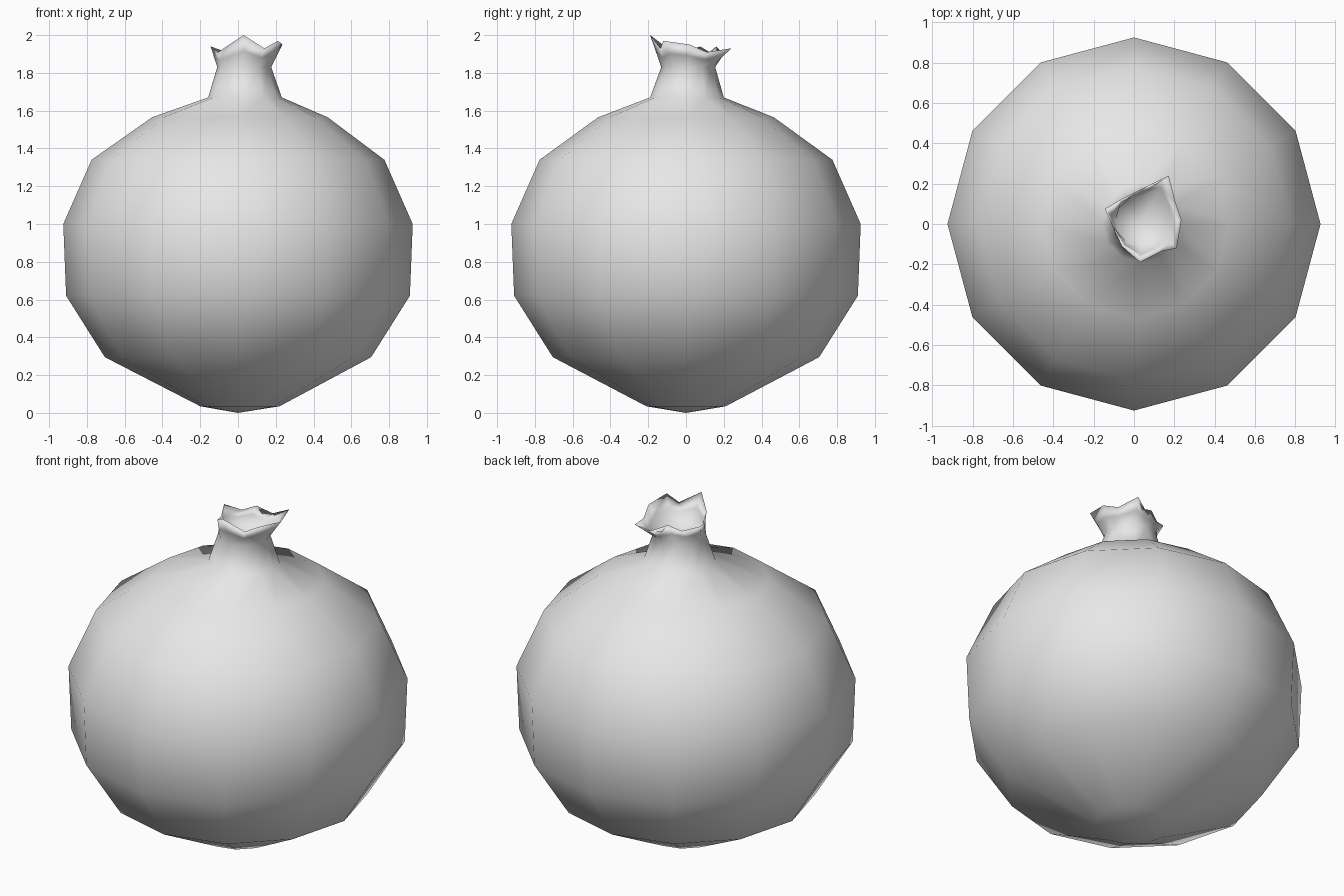
import bpy
import bmesh
from math import cos, sin, tau

old = bpy.data.objects.get("Cube")
if old:
    bpy.data.objects.remove(old)

SIDES = 12

# One plain grey skin
skin = bpy.data.materials.new("grey skin")
skin.use_nodes = True
grey = (0.8, 0.8, 0.8, 1)
skin.diffuse_color = grey
skin.node_tree.nodes["Principled BSDF"].inputs["Base Color"].default_value = grey


def circle(radius, z, x=0, y=0):
    return [(x + radius * cos(tau * i / SIDES), y + radius * sin(tau * i / SIDES), z)
            for i in range(SIDES)]


def blend(a, b, t):
    return [tuple(p + (q - p) * t for p, q in zip(u, v)) for u, v in zip(a, b)]


# Round body and tapered neck: radius, height, centre x, centre y
profile = [
    (0.21, 0.035, 0.01, 0), (0.705, 0.295, 0, 0), (0.91, 0.62, 0, 0),
    (0.925, 1.0, 0, 0), (0.775, 1.34, 0, 0), (0.465, 1.565, 0.01, 0),
    (0.195, 1.67, 0.037, 0.005), (0.143, 1.83, 0.033, 0.012),
]
rings = [circle(*p) for p in profile]

# Ragged crown rim, counter-clockwise from the left side
rim = [
    (0.235, 0.02, 1.95), (0.205, 0.11, 1.91), (0.172, 0.24, 1.93),
    (0.09, 0.2, 1.9), (0.01, 0.16, 1.94), (-0.06, 0.125, 1.91),
    (-0.145, 0.075, 1.94), (-0.105, -0.01, 1.91), (-0.06, -0.11, 1.94),
    (0.03, -0.19, 2.0), (0.14, -0.135, 1.93), (0.212, -0.12, 1.97),
]
throat = circle(0.125, 1.84, 0.033, 0.012)
rings += [blend(rings[-1], rim, 0.5), rim,
          blend(throat, rim, 0.5), throat]

bm = bmesh.new()
loops = [[bm.verts.new(p) for p in ring] for ring in rings]
for low, high in zip(loops, loops[1:]):
    for i in range(SIDES):
        j = (i + 1) % SIDES
        bm.faces.new((low[i], low[j], high[j], high[i]))

# Bottom tip and hollow floor of the crown
tip = bm.verts.new((0, 0, 0))
floor = bm.verts.new((0.035, 0.015, 1.81))
for i in range(SIDES):
    j = (i + 1) % SIDES
    bm.faces.new((tip, loops[0][j], loops[0][i]))
    bm.faces.new((floor, loops[-1][i], loops[-1][j]))
for face in bm.faces:
    face.smooth = True

mesh = bpy.data.meshes.new("fruit")
bm.to_mesh(mesh)
bm.free()
mesh.materials.append(skin)
bpy.context.collection.objects.link(bpy.data.objects.new("fruit", mesh))
